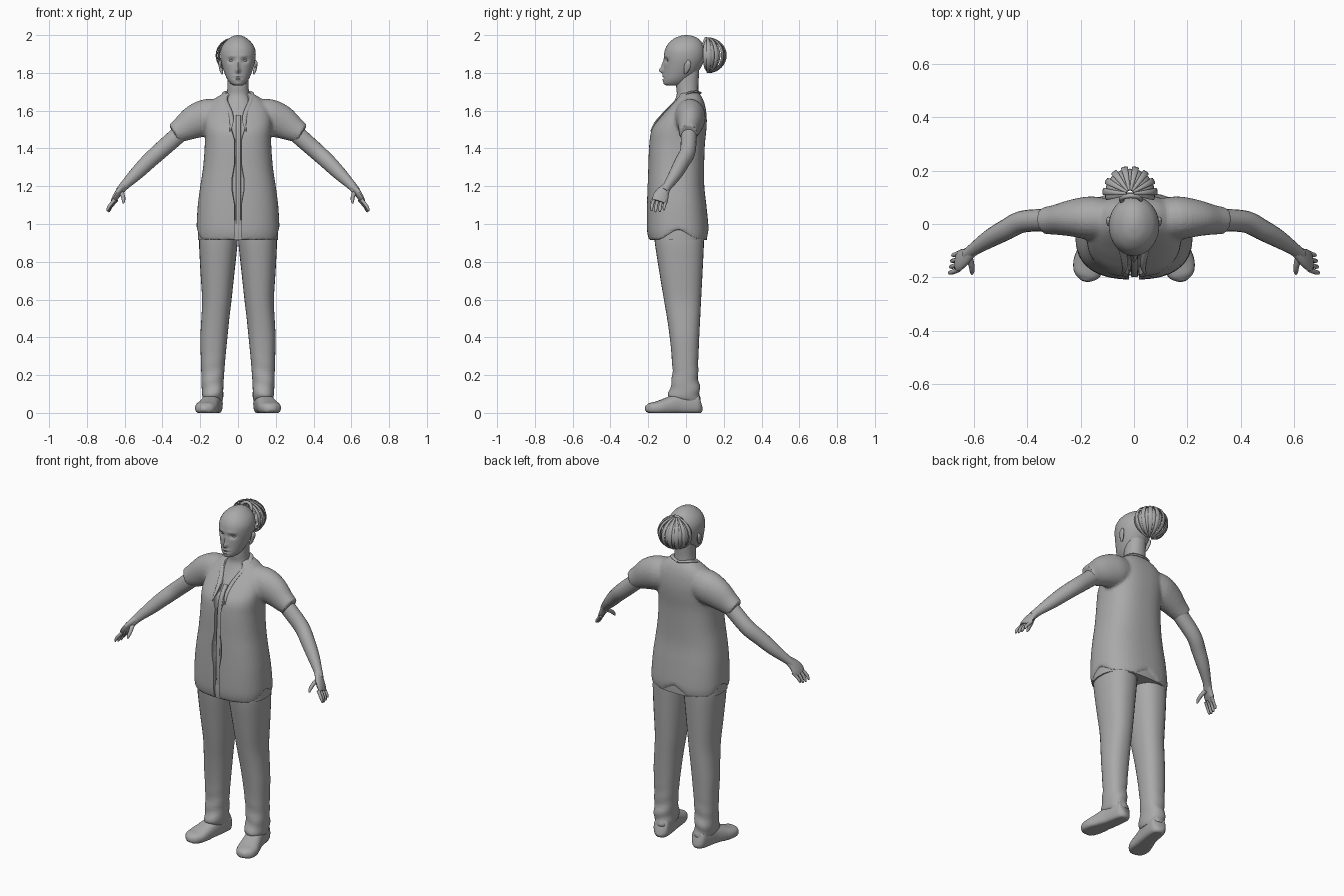
import bpy, bmesh, math
from mathutils import Vector

grey = bpy.data.materials.new("plain grey")
grey.diffuse_color = (0.4, 0.4, 0.4, 1)


def finish(ob, mirror=False, angle=50):
    ob.data.materials.clear()
    ob.data.materials.append(grey)
    if mirror:
        ob.modifiers.new("mirror", 'MIRROR')
    bpy.ops.object.select_all(action='DESELECT')
    ob.select_set(True)
    bpy.context.view_layer.objects.active = ob
    bpy.ops.object.shade_smooth_by_angle(angle=math.radians(angle))
    return ob


def smooth_rows(rows, k):
    """Catmull-Rom interpolation of number rows, k steps per span."""
    out = []
    for i in range(len(rows) - 1):
        p = [rows[max(i - 1, 0)], rows[i], rows[i + 1], rows[min(i + 2, len(rows) - 1)]]
        for s in range(k):
            t = s / k
            out.append([b + .5 * t * (c - a + t * (2 * a - 5 * b + 4 * c - d + t * (3 * (b - c) + d - a)))
                        for a, b, c, d in zip(*p)])
    return out + [list(rows[-1])]


def oval(n, e):
    """Points of a superellipse of exponent e."""
    pts = []
    for i in range(n):
        a = 2 * math.pi * i / n
        c, s = math.cos(a), math.sin(a)
        pts.append((math.copysign(abs(c) ** (2 / e), c), math.copysign(abs(s) ** (2 / e), s)))
    return pts


def skin(name, rings, warp=None):
    """Closed surface through equal-sized rings of points."""
    bm = bmesh.new()
    vs = [[bm.verts.new(warp(p) if warp else p) for p in r] for r in rings]
    n = len(rings[0])
    for a, b in zip(vs, vs[1:]):
        for i in range(n):
            bm.faces.new((a[i], a[(i + 1) % n], b[(i + 1) % n], b[i]))
    bm.faces.new(vs[0][::-1])
    bm.faces.new(vs[-1])
    bmesh.ops.recalc_face_normals(bm, faces=bm.faces)
    me = bpy.data.meshes.new(name)
    bm.to_mesh(me)
    bm.free()
    ob = bpy.data.objects.new(name, me)
    bpy.context.collection.objects.link(ob)
    return ob


def stack(name, rows, n=28, k=4, e=2.2, warp=None):
    """Level sections: z, x min, x max, y front, y back."""
    rings = [[Vector(((x0 + x1) / 2 + u * (x1 - x0) / 2, (y0 + y1) / 2 + v * (y1 - y0) / 2, z))
              for u, v in oval(n, e)] for z, x0, x1, y0, y1 in smooth_rows(rows, k)]
    return skin(name, rings, warp)


def tube(name, rows, n=12, k=3, e=2, ref=(0, 0, 1), warp=None):
    """Sections along a path: x, y, z, half width, half height."""
    rows = smooth_rows(rows, k)
    pts = [Vector(r[:3]) for r in rows]
    rings = []
    for i, r in enumerate(rows):
        t = (pts[min(i + 1, len(pts) - 1)] - pts[max(i - 1, 0)]).normalized()
        u = t.cross(Vector(ref)).normalized()
        v = u.cross(t)
        rings.append([pts[i] + u * (a * r[3]) + v * (b * r[4]) for a, b in oval(n, e)])
    return skin(name, rings, warp)


def sym(rows):
    return [(z, -w, w, f, b) for z, w, f, b in rows]


# Head with brow, eye sockets, nose, lips and chin
def bump(p, x, z, sx, sz):
    return math.exp(-((abs(p.x) - x) / sx) ** 2 - ((p.z - z) / sz) ** 2)


def face(p):
    if p.y < -.03:
        p.y += .014 * bump(p, .036, 1.866, .017, .012) + .006 * bump(p, 0, 1.772, .02, .004)
        p.y -= .024 * bump(p, 0, 1.812, .011, .014) + .012 * bump(p, 0, 1.838, .008, .022)
        p.y -= .007 * bump(p, 0, 1.783, .02, .006) + .006 * bump(p, 0, 1.764, .018, .006)
        p.y -= .004 * bump(p, .03, 1.89, .025, .008)
    return p


finish(stack("head", sym([(1.732, .022, -.1, -.03), (1.742, .038, -.118, 0), (1.765, .056, -.12, .025),
                          (1.80, .072, -.118, .06), (1.84, .085, -.117, .085), (1.88, .093, -.117, .1),
                          (1.92, .092, -.112, .1), (1.955, .076, -.094, .088), (1.983, .047, -.062, .062),
                          (1.996, .022, -.028, .032), (2.0, .004, -.006, .008)]), n=72, k=6, e=2.05, warp=face))

# Eyes and ears
bpy.ops.mesh.primitive_uv_sphere_add(segments=16, ring_count=10, radius=1, location=(0, 0, 0))
eye = bpy.context.object
eye.name = "eyes"
for v in eye.data.vertices:
    v.co = Vector((.036 + v.co.x * .014, -.090 + v.co.y * .012, 1.866 + v.co.z * .007))
finish(eye, True)
finish(tube("ears", [(.083, -.006, 1.795, .006, .004), (.088, .0, 1.81, .012, .008), (.094, .008, 1.835, .018, .008),
                     (.096, .012, 1.853, .015, .008), (.091, .01, 1.866, .005, .004)], ref=(1, 0, 0)), True)

# Neck and upper chest
finish(stack("neck", sym([(1.52, .1, -.14, .05), (1.57, .095, -.115, .05), (1.63, .085, -.075, .06),
                          (1.68, .062, -.05, .066), (1.73, .056, -.052, .065), (1.81, .056, -.05, .07)])))

# Hair bun: curved strands fanned around a tie
STRANDS = 17
for i in range(STRANDS):
    az = math.pi * (-.04 + 1.08 * i / (STRANDS - 1))
    out = Vector((math.cos(az), math.sin(az), 0))
    size = 1 if i % 2 else .9
    path = []
    for j in range(9):
        th = math.radians(82 - 164 * j / 8)
        r = math.cos(th) * size
        w = .003 + .010 * math.cos(th)
        path.append((-.015 + .1 * r * out.x, .113 + .1 * r * out.y, 1.893 + .092 * math.sin(th) * size, w, .004))
    finish(tube("hair_strand", path, n=8, k=2, ref=out))
bpy.ops.mesh.primitive_torus_add(major_radius=.036, minor_radius=.009, major_segments=28, minor_segments=10,
                                 location=(-.012, .092, 1.948), rotation=(math.radians(68), 0, 0))
bpy.context.object.name = "hair_tie"
finish(bpy.context.object)


# Shirt: body with a wavy hem, fused with the sleeves
def hem(p):
    if p.z < .99:
        a = math.atan2(p.y + .04, abs(p.x))
        lift = .055 * max(0, math.cos(4 * a)) if a > -1.1 else 0
        p.z += lift * (.99 - p.z) / .075
    return p


body = stack("shirt", sym([(.915, .215, -.196, .115), (.95, .219, -.205, .12), (1.0, .219, -.208, .118),
                           (1.1, .213, -.207, .108), (1.2, .2, -.204, .097), (1.3, .185, -.2, .096),
                           (1.42, .176, -.195, .1), (1.5, .178, -.182, .108), (1.56, .178, -.14, .11),
                           (1.62, .16, -.088, .103), (1.665, .12, -.05, .088), (1.695, .072, -.03, .068)]),
             n=48, e=2.5, warp=hem)
sleeves = [tube("sleeve", [(s * .08, .015, 1.575, .075, .085), (s * .16, .022, 1.565, .082, .098),
                           (s * .23, .022, 1.54, .07, .09), (s * .29, .016, 1.505, .057, .07),
                           (s * .34, .012, 1.478, .05, .054)], n=24) for s in (-1, 1)]
bpy.ops.object.select_all(action='DESELECT')
for o in sleeves + [body]:
    o.select_set(True)
bpy.context.view_layer.objects.active = body
bpy.ops.object.join()
m = body.modifiers.new("fuse", 'REMESH')
m.mode, m.voxel_size = 'VOXEL', .009
m = body.modifiers.new("soften", 'SMOOTH')
m.factor, m.iterations = .5, 6

# Front slot and V neck cut out of the shirt
slot = stack("slot_cutter", sym([(.85, .018, -.3, -.165), (1.1, .018, -.3, -.178), (1.18, .032, -.3, -.175),
                                 (1.24, .032, -.3, -.172), (1.32, .018, -.3, -.17), (1.45, .02, -.3, -.162),
                                 (1.51, .038, -.3, -.148), (1.56, .026, -.3, -.105), (1.572, .026, -.3, -.1),
                                 (1.576, .026, -.3, -.03), (1.75, .095, -.3, -.03)]), n=24, k=1, e=9)
slot.hide_render = True
slot.hide_viewport = False
slot.display_type = 'WIRE'
m = body.modifiers.new("front slot", 'BOOLEAN')
m.object, m.operation, m.solver = slot, 'DIFFERENCE', 'EXACT'
finish(body, angle=40)

# Button strip inside the slot, collar edge, and layer under the hem
finish(tube("button_strip", [(.002, -.172, .92, .013, .012), (.002, -.187, 1.1, .013, .012),
                             (.002, -.18, 1.3, .013, .012), (.002, -.17, 1.45, .013, .012),
                             (.002, -.15, 1.52, .013, .012), (.002, -.112, 1.57, .013, .012)],
            e=6, ref=(0, 1, 0)))
finish(tube("collar", [(0, .072, 1.694, .012, .006), (.05, .052, 1.7, .012, .006), (.074, .005, 1.69, .012, .006),
                       (.062, -.058, 1.645, .012, .006), (.04, -.112, 1.592, .012, .006),
                       (.034, -.16, 1.54, .01, .005), (.042, -.186, 1.49, .003, .003)], n=10, k=4), True)
finish(stack("under_hem", sym([(.915, .213, -.19, .112), (.96, .211, -.193, .112), (1.02, .205, -.19, .105)]),
             n=48, e=2.5))

# Arms
finish(tube("arms", [(.27, .018, 1.515, .043, .046), (.335, .015, 1.455, .042, .046), (.42, .008, 1.38, .041, .044),
                     (.48, -.022, 1.325, .039, .042), (.54, -.055, 1.265, .034, .036),
                     (.6, -.095, 1.205, .024, .025), (.625, -.117, 1.175, .024, .022)], n=18, k=4), True)

# Hands: palm, four fingers and thumb
side = (.75, .25, .6)
finish(tube("palms", [(.605, -.1, 1.2, .022, .02), (.63, -.122, 1.17, .034, .018), (.65, -.135, 1.14, .042, .015),
                      (.663, -.142, 1.118, .036, .010)], n=14, ref=side), True)
for i in range(4):
    y = -.175 + .022 * i
    d = (0, .012, .01, -.008)[i]
    x = .668 - .004 * i
    finish(tube("fingers", [(x - .014, y + .006, 1.128, .010, .010), (x + .008, y - .004, 1.102, .009, .009),
                            (x + .02, y - .007, 1.082 - d / 2, .008, .008),
                            (x + .024, y - .008, 1.069 - d / 2, .004, .004)], n=8), True)
finish(tube("thumbs", [(.617, -.125, 1.165, .014, .012), (.608, -.155, 1.145, .011, .011),
                       (.606, -.177, 1.125, .009, .009), (.607, -.187, 1.11, .004, .004)], n=10), True)


# Trouser legs with soft wrinkles near the cuff
def wrinkle(p):
    if p.z < .32:
        p.y += .006 * math.sin(p.z * 75 + p.x * 25) * (.32 - p.z) / .25
    return p


finish(stack("trouser_legs", [(.065, .082, .178, -.065, .07), (.085, .078, .188, -.09, .076),
                              (.13, .078, .192, -.085, .072), (.2, .074, .194, -.072, .064), (.3, .066, .197, -.076, .066),
                              (.4, .056, .199, -.086, .07), (.5, .046, .194, -.1, .075), (.6, .034, .19, -.117, .08),
                              (.75, .018, .199, -.142, .088), (.9, .002, .206, -.165, .095),
                              (.96, .001, .2, -.168, .095)], n=32, e=2.3, warp=wrinkle), True)


# Shoes, flat underneath and turned out
def flat(p):
    p.z = max(p.z, 0.003 * (p.z > 0) if p.z > 0 else 0)
    return p


finish(tube("shoes", [(.122, .078, .05, .018, .03), (.124, .066, .048, .042, .056), (.13, .02, .048, .048, .062),
                      (.14, -.04, .045, .05, .058), (.155, -.1, .034, .056, .046), (.168, -.15, .026, .06, .036),
                      (.178, -.193, .024, .046, .028), (.183, -.214, .026, .014, .012)],
            n=24, k=4, e=2.5, warp=flat), True)
